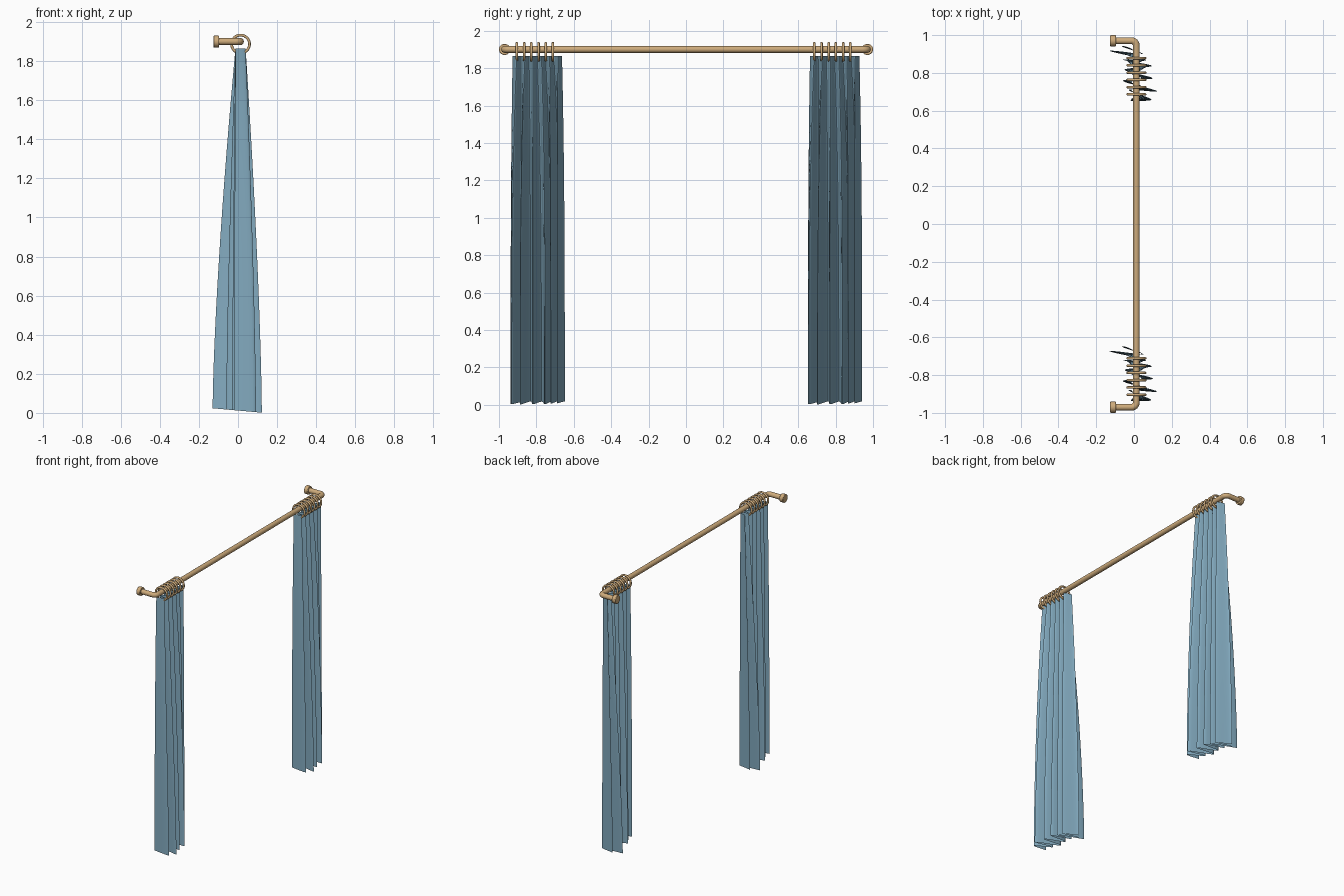
import bpy, bmesh, math
from mathutils import Vector

if "Cube" in bpy.data.objects:
    bpy.data.objects.remove(bpy.data.objects["Cube"])


def material(name, col):
    m = bpy.data.materials.new(name)
    m.diffuse_color = (*col, 1)
    m.use_nodes = True
    m.node_tree.nodes["Principled BSDF"].inputs["Base Color"].default_value = m.diffuse_color
    return m


WOOD = material("wood", (0.62, 0.41, 0.20))
CLOTH = material("cloth", (0.23, 0.41, 0.53))
ROD_X, ROD_Z, ROD_R, END_Y = 0.012, 1.9, 0.018, 0.97


def finish(ob, mat):
    ob.data.materials.append(mat)
    bpy.ops.object.select_all(action='DESELECT')
    ob.select_set(True)
    bpy.context.view_layer.objects.active = ob
    bpy.ops.object.shade_smooth_by_angle(angle=math.radians(50))


def mesh_object(name, bm, mat):
    me = bpy.data.meshes.new(name)
    bm.to_mesh(me)
    bm.free()
    ob = bpy.data.objects.new(name, me)
    bpy.context.collection.objects.link(ob)
    finish(ob, mat)
    return ob


def sweep(name, path, radius, closed, mat, sides=12):
    # round tube along a path lying in a plane
    bm = bmesh.new()
    n = len(path)
    a, b, c = path[0], path[n // 3], path[2 * n // 3]
    up = (b - a).cross(c - a).normalized()
    rings = []
    for i, p in enumerate(path):
        q = path[(i + 1) % n] if closed else path[min(i + 1, n - 1)]
        o = path[i - 1] if closed else path[max(i - 1, 0)]
        side = (q - o).normalized().cross(up)
        rings.append([bm.verts.new(p + radius * (side * math.cos(t) + up * math.sin(t)))
                      for t in (2 * math.pi * k / sides for k in range(sides))])
    for i in range(n if closed else n - 1):
        r, s = rings[i], rings[(i + 1) % n]
        for k in range(sides):
            j = (k + 1) % sides
            bm.faces.new((r[k], r[j], s[j], s[k]))
    if not closed:
        bm.faces.new(rings[0])
        bm.faces.new(rings[-1])
    bmesh.ops.recalc_face_normals(bm, faces=bm.faces)
    return mesh_object(name, bm, mat)


# Rod with rounded returns to the wall
bend = 0.025
half = [Vector((-0.11, END_Y, ROD_Z))]
for k in range(7):
    t = math.pi / 2 * k / 6
    half.append(Vector((ROD_X - bend + bend * math.sin(t),
                        END_Y - bend + bend * math.cos(t), ROD_Z)))
path = half + [Vector((p.x, -p.y, p.z)) for p in reversed(half)]
sweep("curtain_rod", path, ROD_R, False, WOOD, 16)

# Wall flanges
for s in (-1, 1):
    bpy.ops.mesh.primitive_cylinder_add(vertices=24, radius=0.03, depth=0.03,
                                        location=(-0.111, s * END_Y, ROD_Z),
                                        rotation=(0, math.pi / 2, 0))
    ob = bpy.context.object
    ob.name = "wall_flange"
    bev = ob.modifiers.new("bevel", 'BEVEL')
    bev.width, bev.segments = 0.004, 2
    finish(ob, WOOD)

# Pleat outline at the hem: x, y offset from the curtain centre
HEM = [(-0.065, 0.147), (0.05, 0.105), (-0.13, 0.122), (0.065, 0.072),
       (-0.06, 0.075), (0.095, 0.042), (-0.05, 0.022), (0.10, -0.024),
       (-0.06, -0.036), (0.122, -0.092), (-0.03, -0.085), (0.092, -0.137),
       (-0.02, -0.143)]
TOP = [(0.013 + (0.026 if i % 2 else -0.026), 0.132 - 0.264 * i / 12) for i in range(13)]


def smooth_line(pts, steps=8):
    # rounded tips, nearly straight flanks
    out = []
    for i in range(len(pts) - 1):
        (ax, ay), (bx, by) = pts[i], pts[i + 1]
        prev, nxt = pts[max(i - 1, 0)][1], pts[min(i + 2, len(pts) - 1)][1]
        m0, m1 = (by - prev) / 2, (nxt - ay) / 2
        for k in range(steps):
            t = k / steps
            e = 0.5 - 0.5 * math.cos(math.pi * t)
            y = ((2*t**3 - 3*t**2 + 1) * ay + (t**3 - 2*t**2 + t) * m0
                 + (3*t**2 - 2*t**3) * by + (t**3 - t**2) * m1)
            out.append((ax + (bx - ax) * e, y))
    return out + [pts[-1]]


def curtain(name, cy):
    top, hem = smooth_line(TOP), smooth_line(HEM)
    bm = bmesh.new()
    rows = []
    levels = 18
    for j in range(levels + 1):
        u = j / levels
        fx, fy = 1 - (1 - u) ** 1.45, 1 - (1 - u) ** 3
        row = []
        for (tx, ty), (hx, hy) in zip(top, hem):
            zb = 0.012 - 0.09 * hx if hx < 0.13 else 0
            z = 1.865 + (max(zb, 0.0) - 1.865) * u
            row.append(bm.verts.new((tx + (hx - tx) * fx, cy + ty + (hy - ty) * fy, z)))
        rows.append(row)
    for r, s in zip(rows, rows[1:]):
        for k in range(len(r) - 1):
            bm.faces.new((r[k], r[k + 1], s[k + 1], s[k]))
    return mesh_object(name, bm, CLOTH)


# Two identical curtains, each with six rings
for name, cy in (("left", -0.795), ("right", 0.795)):
    curtain(name + "_curtain", cy)
    for i in range(6):
        y = cy - 0.109 + 0.0385 * i
        loop = [Vector((0.013 + 0.046 * math.cos(t), y, 1.887 + 0.046 * math.sin(t)))
                for t in (2 * math.pi * k / 32 for k in range(32))]
        sweep(f"{name}_ring_{i + 1}", loop, 0.007, True, WOOD, 10)
